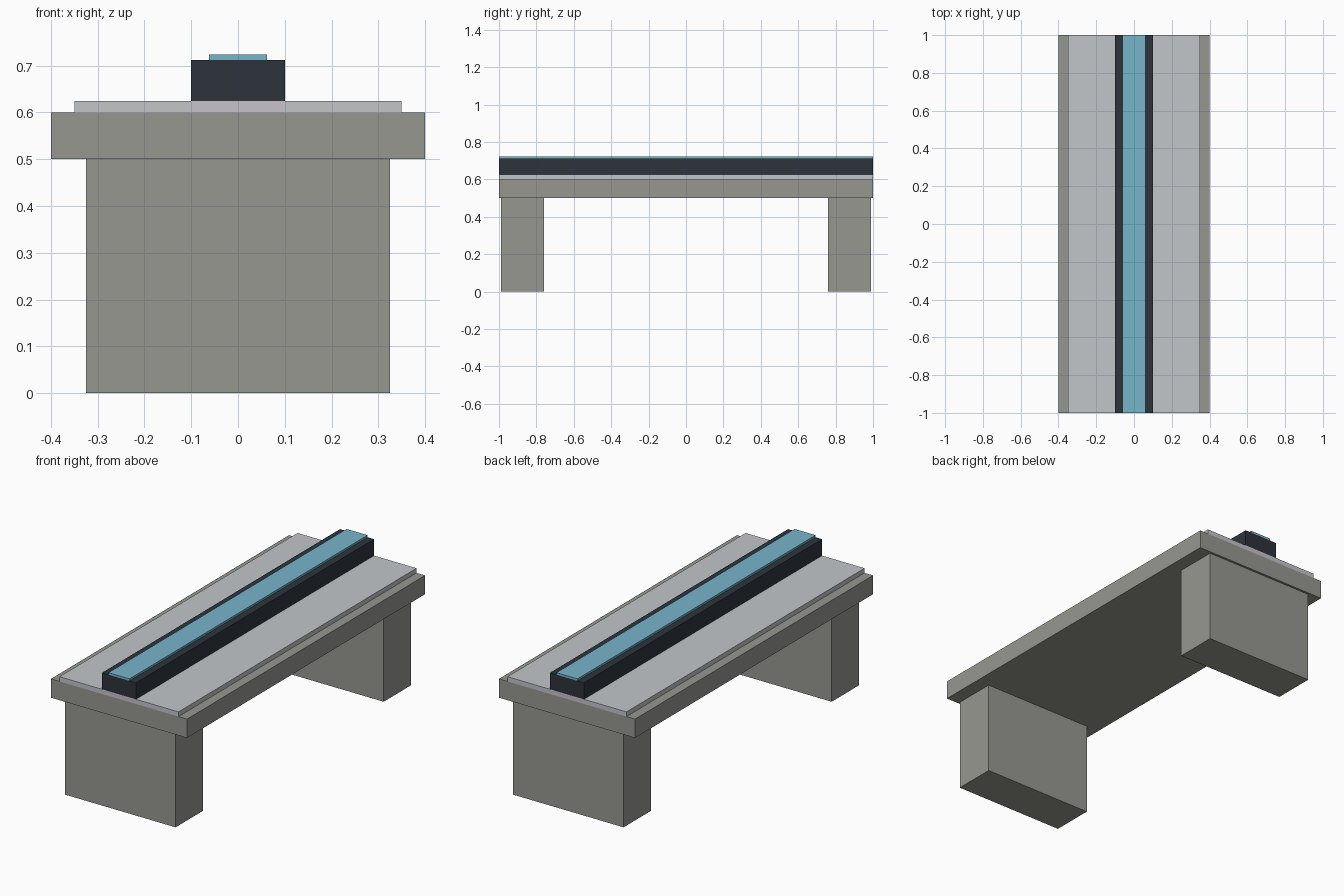
import bpy

cube = bpy.data.objects.get("Cube")
if cube:
    bpy.data.objects.remove(cube, do_unlink=True)


def srgb(*rgb):
    """Convert 0-255 display values to a linear colour."""
    lin = [((c / 255 + 0.055) / 1.055) ** 2.4 if c > 10 else c / 3295 for c in rgb]
    return (*lin, 1.0)


def material(name, colour):
    mat = bpy.data.materials.new(name)
    mat.use_nodes = True
    mat.diffuse_color = colour
    mat.node_tree.nodes["Principled BSDF"].inputs["Base Color"].default_value = colour
    return mat


def box(name, mat, x, y, z):
    """Box spanning the given (low, high) ranges."""
    spans = (x, y, z)
    bpy.ops.mesh.primitive_cube_add(size=1)
    obj = bpy.context.object
    obj.name = obj.data.name = name
    for v in obj.data.vertices:
        v.co = [s[1] if c > 0 else s[0] for c, s in zip(v.co, spans)]
    obj.data.materials.append(mat)
    return obj


concrete = material("concrete grey", srgb(151, 151, 145))
panel = material("light grey panel", srgb(194, 198, 201))
pale = material("pale lilac grey", srgb(198, 195, 203))
dark = material("dark slate", srgb(45, 52, 60))
blue = material("light blue", srgb(118, 181, 202))

LENGTH = (-1, 1)
SLAB_TOP, DECK_TOP, RAIL_TOP = 0.6, 0.625, 0.7125

# Supports and slab
box("front_pier", concrete, (-0.325, 0.325), (-0.988, -0.76), (0, 0.5))
box("back_pier", concrete, (-0.325, 0.325), (0.76, 0.988), (0, 0.5))
box("slab", concrete, (-0.4, 0.4), LENGTH, (0.5, SLAB_TOP))

# Deck panels either side of the central bed
box("right_deck_panel", panel, (-0.35, -0.1), LENGTH, (SLAB_TOP, DECK_TOP))
box("left_deck_panel", panel, (0.1, 0.35), LENGTH, (SLAB_TOP, DECK_TOP))
box("rail_bed", pale, (-0.1, 0.1), LENGTH, (SLAB_TOP, DECK_TOP))

# Raised rail with its blue strip
box("rail", dark, (-0.1, 0.1), LENGTH, (DECK_TOP, RAIL_TOP))
box("rail_strip", blue, (-0.0615, 0.0615), LENGTH, (RAIL_TOP, 0.7235))
